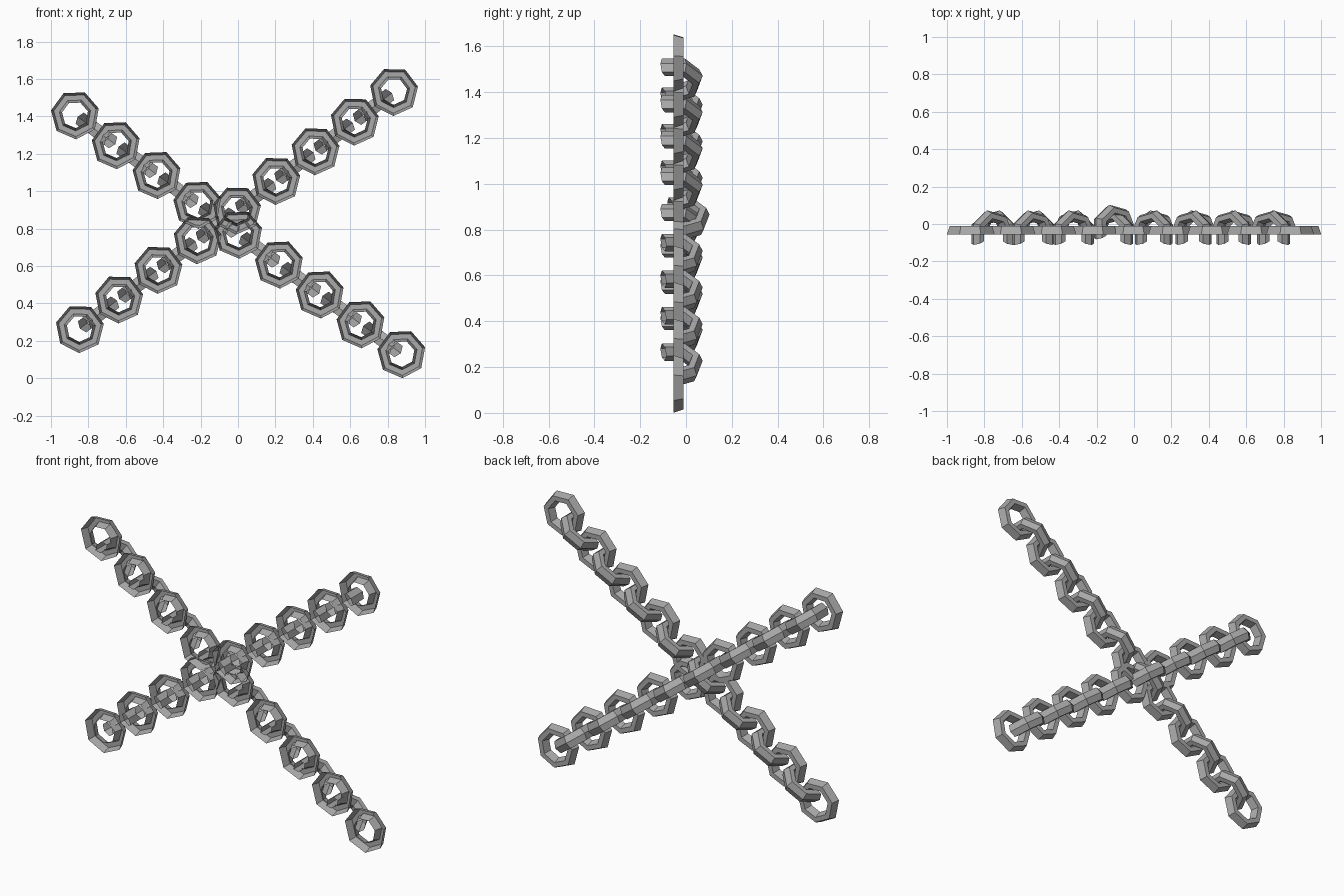
import bpy
import bmesh
from math import cos, sin, radians, tau
from mathutils import Vector

cube = bpy.data.objects.get("Cube")
if cube:
    bpy.data.objects.remove(cube)

steel = bpy.data.materials.new("grey_steel")
steel.use_nodes = True
steel.diffuse_color = (0.4, 0.4, 0.4, 1)
steel.node_tree.nodes["Principled BSDF"].inputs["Base Color"].default_value = (0.4, 0.4, 0.4, 1)

SIDES = 7           # corners of a full link
RADIUS = 0.101      # centre line of the link
TUBE = 0.030        # half thickness in the link plane
FRONT = -0.055      # plane shared by all the flat links
BACK = Vector((0, 1, 0))


def sweep(name, centre, u, v, section, corners, closed):
    """Sweep a (radial, sideways) section round the corners of a link."""
    axis = u.cross(v)
    bm = bmesh.new()
    loops = []
    for i in range(corners):
        a = tau * i / SIDES
        out = u * cos(a) + v * sin(a)
        loops.append([bm.verts.new(centre + out * (RADIUS + r) + axis * s) for r, s in section])
    n = len(section)
    wrap = n if section[0][1] == 0 and n > 4 else n - 1
    for i in range(corners if closed else corners - 1):
        p, q = loops[i], loops[(i + 1) % corners]
        for j in range(wrap):
            k = (j + 1) % n
            bm.faces.new((p[j], p[k], q[k], q[j]))
    bmesh.ops.recalc_face_normals(bm, faces=bm.faces)
    mesh = bpy.data.meshes.new(name)
    bm.to_mesh(mesh)
    bm.free()
    mesh.materials.append(steel)
    obj = bpy.data.objects.new(name, mesh)
    bpy.context.collection.objects.link(obj)
    return obj


# Half tube for the flat links (open to the front), full tube for the hooks
half_tube = [(TUBE, 0), (TUBE / 2, 0.045), (-TUBE / 2, 0.045), (-TUBE, 0)]
full_tube = [(TUBE * cos(tau * i / 6), 0.043 * sin(tau * i / 6) if i % 3 else 0) for i in range(6)]


def chain(name, start, end, links, raised=None):
    """Flat links joined by open hooks; the first corner points towards the end."""
    start, end = Vector(start), Vector(end)
    step = (end - start) / (links - 1)
    u = step.normalized()
    side = BACK.cross(u)
    for i in range(links):
        centre = start + step * i
        sweep(f"{name}_flat_link_{i + 1}", centre, u, u.cross(BACK) * -1, half_tube, SIDES, True)
        if i < links - 1:
            lift = BACK * (0.03 if i == raised else 0)
            sweep(f"{name}_hook_{i + 1}", centre + step / 2 + lift, u, BACK, full_tube, 5, False)


chain("falling_chain", (-0.871, FRONT, 1.408), (0.874, FRONT, 0.131), 9, raised=3)
chain("rising_chain", (0.834, FRONT, 1.533), (-0.846, FRONT, 0.265), 9)
